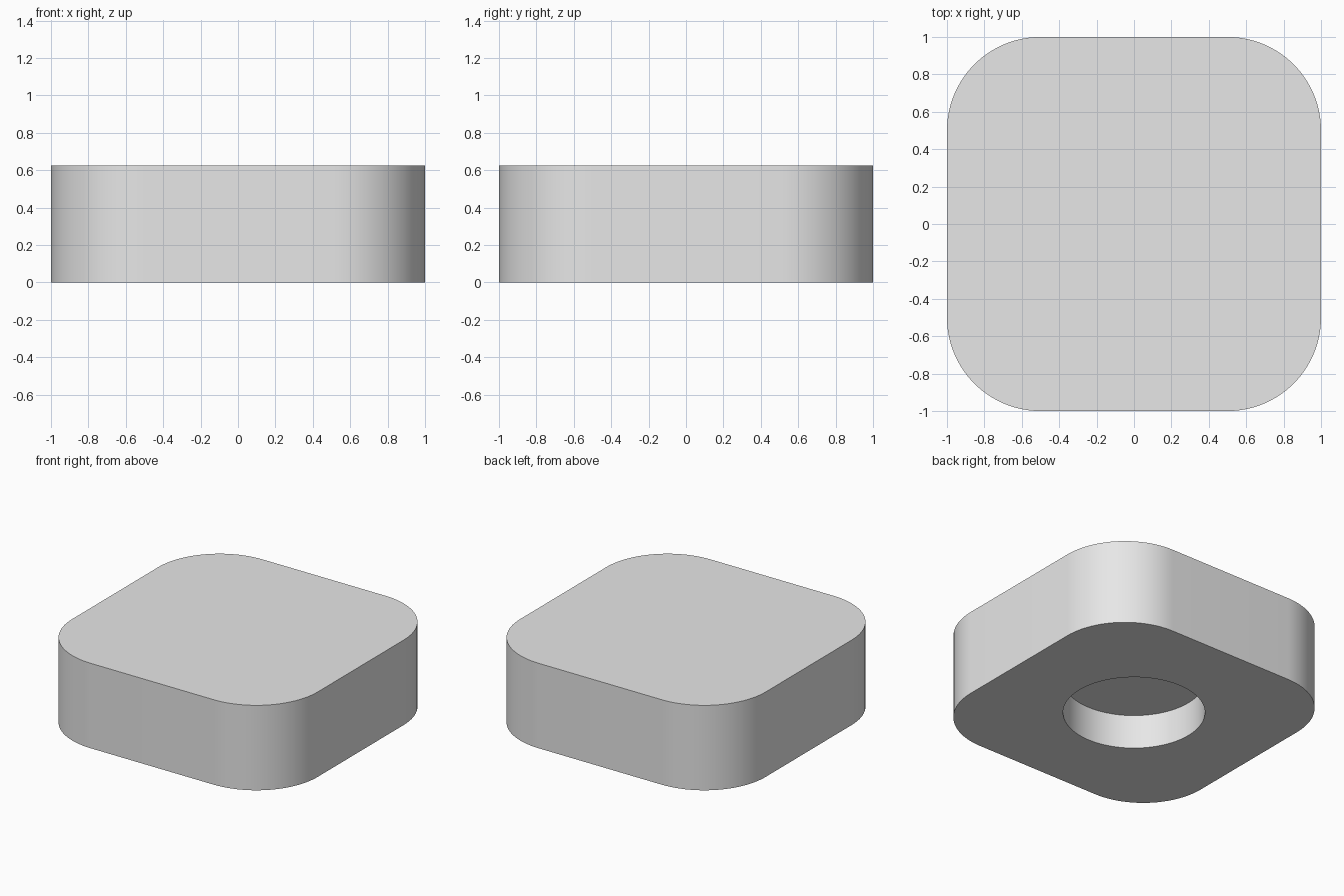
import bpy, bmesh, math

cube = bpy.data.objects.get("Cube")
if cube:
    bpy.data.objects.remove(cube, do_unlink=True)

HALF, CORNER, HEIGHT = 1.0, 0.5, 0.625
HOLE_RADIUS, HOLE_DEPTH = 0.473, 0.25
PER_CORNER = 24  # points on each rounded corner
COUNT = 4 * PER_CORNER

grey = bpy.data.materials.new("light grey")
grey.use_nodes = True
grey.diffuse_color = (0.8, 0.8, 0.8, 1)
grey.node_tree.nodes["Principled BSDF"].inputs["Base Color"].default_value = (0.8, 0.8, 0.8, 1)


def outline():
    """Counter-clockwise outline of the rounded square."""
    inset = HALF - CORNER
    points = []
    for quarter in range(4):
        middle = math.pi / 4 + quarter * math.pi / 2
        cx = math.copysign(inset, math.cos(middle))
        cy = math.copysign(inset, math.sin(middle))
        for i in range(PER_CORNER):
            a = (quarter + i / (PER_CORNER - 1)) * math.pi / 2
            points.append((cx + CORNER * math.cos(a), cy + CORNER * math.sin(a)))
    return points


def circle():
    """Hole outline with the same number of points."""
    angles = [(i + 0.5) * 2 * math.pi / COUNT for i in range(COUNT)]
    return [(HOLE_RADIUS * math.cos(a), HOLE_RADIUS * math.sin(a)) for a in angles]


def ring(bm, points, z):
    return [bm.verts.new((x, y, z)) for x, y in points]


def bridge(bm, a, b):
    for i in range(COUNT):
        j = (i + 1) % COUNT
        bm.faces.new((a[i], a[j], b[j], b[i]))


# Block: flat top, rounded sides, underside with a blind round hole
bm = bmesh.new()
top = ring(bm, outline(), HEIGHT)
bottom = ring(bm, outline(), 0)
hole_rim = ring(bm, circle(), 0)
hole_end = ring(bm, circle(), HOLE_DEPTH)
bm.faces.new(top)
for a, b in ((top, bottom), (bottom, hole_rim), (hole_rim, hole_end)):
    bridge(bm, a, b)
bm.faces.new(hole_end)
bmesh.ops.recalc_face_normals(bm, faces=bm.faces)

mesh = bpy.data.meshes.new("rounded_block")
bm.to_mesh(mesh)
bm.free()
mesh.materials.append(grey)
block = bpy.data.objects.new("rounded_block", mesh)
bpy.context.collection.objects.link(block)

# Smooth sides with sharp rims
bpy.ops.object.select_all(action="DESELECT")
block.select_set(True)
bpy.context.view_layer.objects.active = block
bpy.ops.object.shade_smooth_by_angle(angle=math.radians(30))
